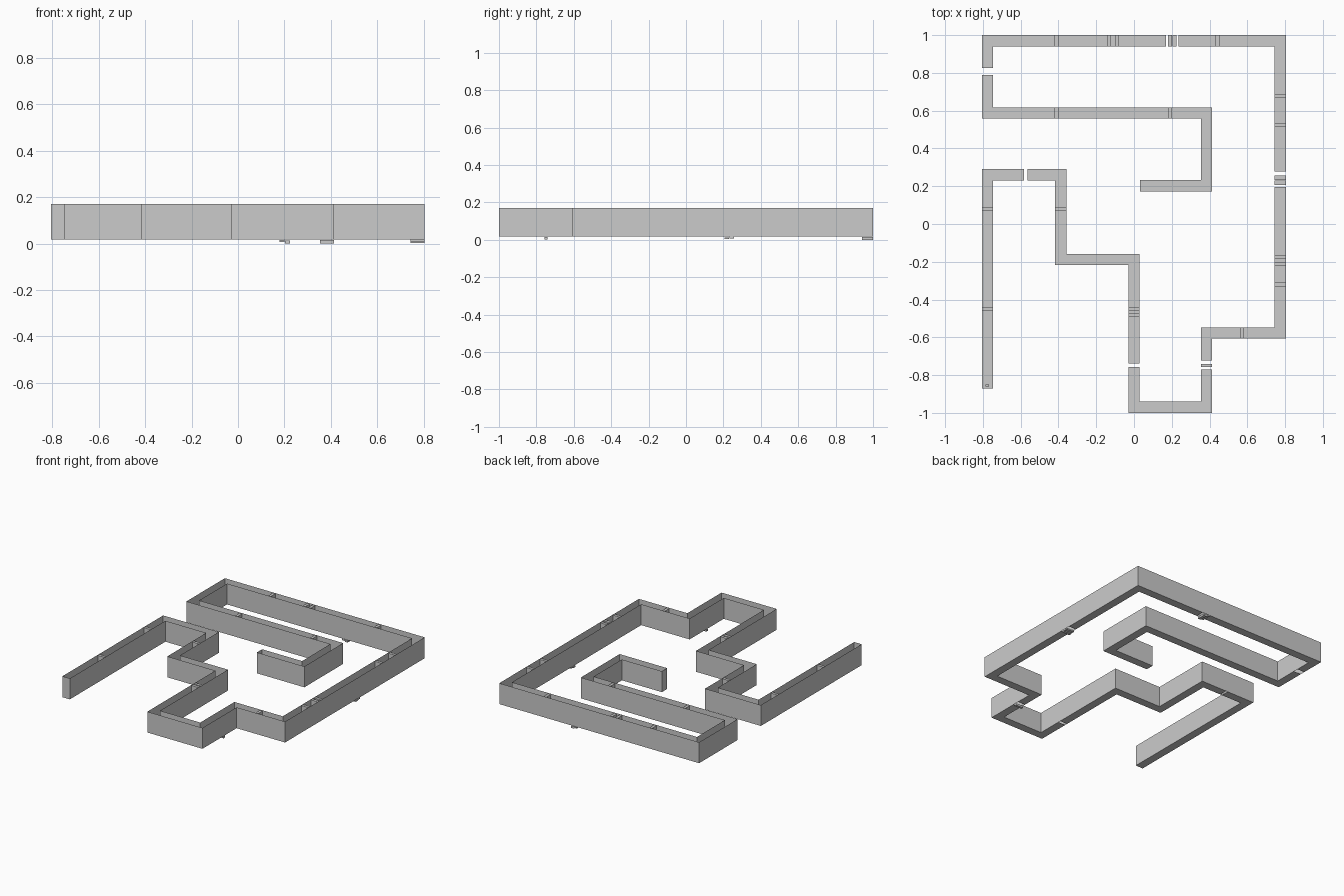
import bpy
from mathutils import Vector

if "Cube" in bpy.data.objects:
    bpy.data.objects.remove(bpy.data.objects["Cube"])

HW, Z0, Z1 = 0.03, 0.018, 0.17
PATH = [Vector(p) for p in [
    (-.776, -.87), (-.776, .26), (-.387, .26), (-.387, -.188), (0, -.188),
    (0, -.97), (.384, -.97), (.384, -.577), (.774, -.577), (.774, .97),
    (-.776, .97), (-.776, .588), (.384, .588), (.384, .202), (.032, .202)]]
# floor openings per segment, along that segment's axis
GAPS = {1: [(-.582, -.565)], 4: [(-.757, -.738)], 6: [(-.77, -.722)],
        8: [(.197, .277)], 9: [(.17, .236)], 10: [(.788, .825)]}
# cross ribs per segment
RIBS = {0: [-.45, .08], 2: [.08], 4: [-.45, -.48], 7: [.57],
        8: [-.32, -.212, -.174, .523, .678],
        9: [.442, -.09, -.133, -.41], 11: [-.41, .192]}
# small floor pieces hanging in the gaps: segment, low, high, bottom, top
PLATFORMS = [(6, -.757, -.74, .002, .015), (8, .207, .23, .004, .012),
             (8, .233, .256, .008, .017),
             (9, .18, .201, .007, .016), (9, .203, .225, .001, .014)]


def mesh(name, verts, faces):
    me = bpy.data.meshes.new(name)
    me.from_pydata(verts, [], faces)
    ob = bpy.data.objects.new(name, me)
    bpy.context.collection.objects.link(ob)
    return ob


def rect(seg, lo, hi):
    """Corners (x0, y0, x1, y1) of a slice across the channel."""
    a, b = PATH[seg], PATH[seg + 1]
    if abs(a.x - b.x) < 1e-6:
        return a.x - HW, lo, a.x + HW, hi
    return lo, a.y - HW, hi, a.y + HW


def box(name, r, z0, z1):
    x0, y0, x1, y1 = r
    v = [(x, y, z) for z in (z0, z1)
         for x, y in ((x0, y0), (x1, y0), (x1, y1), (x0, y1))]
    return mesh(name, v, [(3, 2, 1, 0), (4, 5, 6, 7), (0, 1, 5, 4),
                          (1, 2, 6, 5), (2, 3, 7, 6), (3, 0, 4, 7)])


def offset(side):
    """Mitred path offset to the left (+1) or right (-1)."""
    dirs = [(b - a).normalized() for a, b in zip(PATH, PATH[1:])]
    norms = [Vector((-d.y, d.x)) * HW * side for d in dirs]
    return [PATH[0] + norms[0]] + [
        p + n + m for p, n, m in zip(PATH[1:-1], norms, norms[1:])
    ] + [PATH[-1] + norms[-1]]


# thin upright walls with closed ends
loop = offset(-1) + offset(1)[::-1]
n = len(loop)
mesh("channel_walls", [(p.x, p.y, z) for z in (Z0, Z1) for p in loop],
     [(i, (i + 1) % n, n + (i + 1) % n, n + i) for i in range(n)])

# floor, split around the openings
verts, faces = [], []
last = len(PATH) - 2
for s in range(last + 1):
    a, b = PATH[s], PATH[s + 1]
    d = (b - a).normalized()
    k = 1 if abs(d.y) > .5 else 0
    start = (a - d * (HW if s else 0))[k]
    end = (b - d * (HW if s < last else 0))[k]
    cuts = [min(start, end)]
    for g in sorted(GAPS.get(s, [])):
        cuts += g
    cuts.append(max(start, end))
    for lo, hi in zip(cuts[::2], cuts[1::2]):
        x0, y0, x1, y1 = rect(s, lo, hi)
        i = len(verts)
        verts += [(x0, y0, Z0), (x1, y0, Z0), (x1, y1, Z0), (x0, y1, Z0)]
        faces.append((i, i + 1, i + 2, i + 3))
mesh("channel_floor", verts, faces)

# ribs across the channel
for s, spots in RIBS.items():
    for c in spots:
        box("cross_rib", rect(s, c - .01, c + .01), Z0, Z1 - .005)

# hanging platforms
for s, lo, hi, z0, z1 in PLATFORMS:
    box("gap_platform", rect(s, lo, hi), z0 - .001, z1)

# start marker
box("start_marker", (-.785, -.859, -.767, -.851), Z0, .045)
